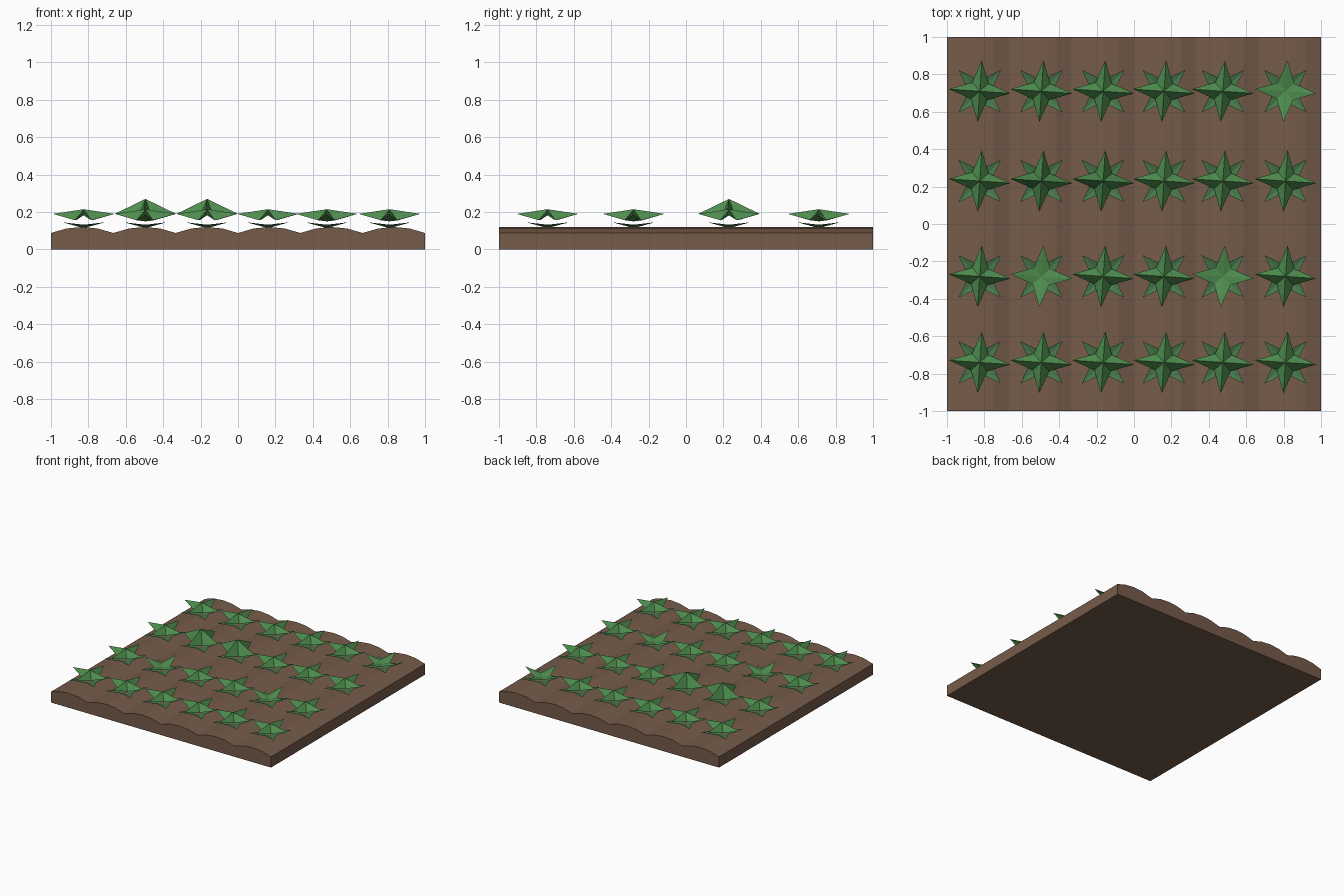
import bpy, bmesh, math

if "Cube" in bpy.data.objects:
    bpy.data.objects.remove(bpy.data.objects["Cube"])


def material(name, rgb):
    m = bpy.data.materials.new(name)
    m.diffuse_color = (*rgb, 1)
    m.use_nodes = True
    m.node_tree.nodes["Principled BSDF"].inputs["Base Color"].default_value = m.diffuse_color
    return m


SOIL = material("soil brown", (0.18, 0.105, 0.068))
LEAF = material("leaf green", (0.078, 0.27, 0.078))
LOW_LEAF = material("lower leaf green", (0.065, 0.19, 0.07))


def make_object(name, bm, mat):
    mesh = bpy.data.meshes.new(name)
    bm.to_mesh(mesh)
    bm.free()
    mesh.materials.append(mat)
    ob = bpy.data.objects.new(name, mesh)
    bpy.context.collection.objects.link(ob)
    return ob


# Soil bed: six rounded ridges running front to back
bm = bmesh.new()
ridge = [0.088, 0.112, 0.12, 0.112]
pts = [(-1, 0), (1, 0)]
for i in range(24, -1, -1):
    pts.append((-1 + i / 12, ridge[i % 4]))
face = bm.faces.new([bm.verts.new((x, -1, z)) for x, z in pts])
ext = bmesh.ops.extrude_face_region(bm, geom=[face])
moved = [v for v in ext["geom"] if isinstance(v, bmesh.types.BMVert)]
bmesh.ops.translate(bm, verts=moved, vec=(0, 2, 0))
bmesh.ops.recalc_face_normals(bm, faces=bm.faces)
make_object("soil_bed", bm, SOIL)


def star(name, x, y, turn, tip, notch, centre_z, mat):
    """Four-pointed leaf shell; tip and notch are (radius, height)."""
    bm = bmesh.new()
    mid = bm.verts.new((x, y, centre_z))
    rim = []
    for k in range(8):
        r, z = notch if k % 2 else tip
        a = math.radians(turn + 45 * k)
        rim.append(bm.verts.new((x + r * math.cos(a), y + r * math.sin(a), z)))
    for k in range(8):
        bm.faces.new((mid, rim[k], rim[(k + 1) % 8]))
    make_object(name, bm, mat)


# Plants: a low diagonal star of leaves under an upper star
COLS = [-0.825, -0.495, -0.165, 0.16, 0.475, 0.81]
ROWS = [-0.74, -0.28, 0.23, 0.71]
TALL = {(1, 2), (2, 2)}
SUNKEN = {(5, 3), (1, 1), (4, 1)}
for j, y in enumerate(ROWS):
    for i, x in enumerate(COLS):
        top = 0.27 if (i, j) in TALL else 0.15 if (i, j) in SUNKEN else 0.215
        star(f"upper_leaves_{j}_{i}", x, y, -4, (0.165, 0.19), (0.062, 0.156), top, LEAF)
        star(f"lower_leaves_{j}_{i}", x, y, 45, (0.16, 0.145), (0.06, 0.132), 0.114, LOW_LEAF)
